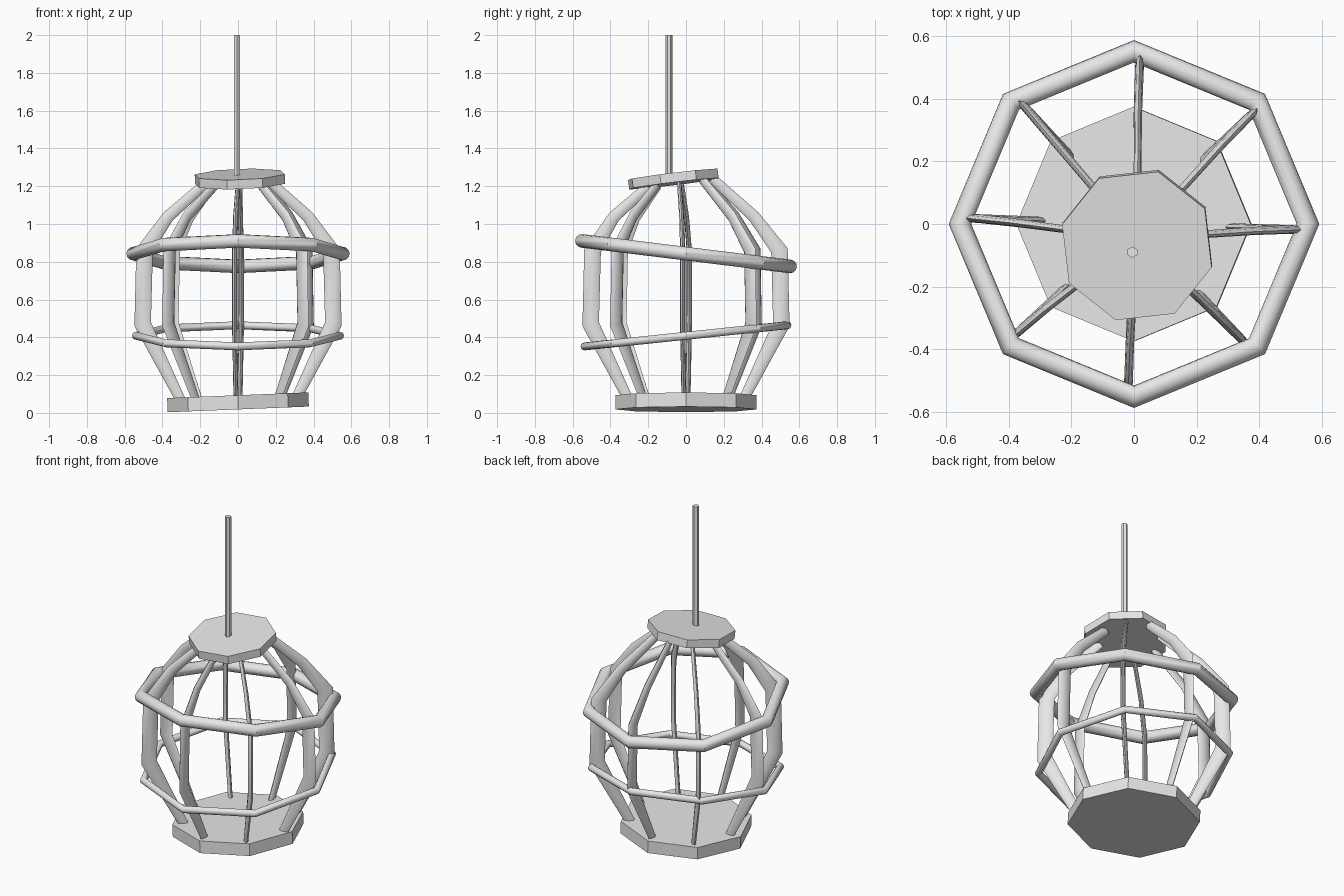
import bpy
import bmesh
from math import sin, cos, pi, radians
from mathutils import Vector

old = bpy.data.objects.get("Cube")
if old:
    bpy.data.objects.remove(old, do_unlink=True)

SIDES = 8

# Single material
grey = bpy.data.materials.new("plain grey")
grey.use_nodes = True
grey.diffuse_color = (0.8, 0.8, 0.8, 1)
grey.node_tree.nodes["Principled BSDF"].inputs["Base Color"].default_value = (0.8, 0.8, 0.8, 1)


def finish(obj, name, smooth_angle=None):
    obj.name = name
    obj.data.materials.clear()
    obj.data.materials.append(grey)
    if smooth_angle:
        bpy.ops.object.select_all(action='DESELECT')
        obj.select_set(True)
        bpy.context.view_layer.objects.active = obj
        bpy.ops.object.shade_smooth_by_angle(angle=radians(smooth_angle))
    return obj


def prism(name, radius, height, location, tilt=(0, 0, 0), sides=SIDES, spin=0, smooth=None):
    """Upright prism with its first corner at the angle spin from +y."""
    bpy.ops.mesh.primitive_cylinder_add(vertices=sides, radius=radius, depth=height,
                                        location=location, rotation=(tilt[0], tilt[1], spin))
    return finish(bpy.context.object, name, smooth)


def hoop(name, radius, tube, z, tilt):
    """Eight-cornered hoop of round tube, leaning about x."""
    bpy.ops.mesh.primitive_torus_add(major_segments=SIDES, minor_segments=12,
                                     major_radius=radius, minor_radius=tube,
                                     location=(0, 0, z), rotation=(tilt, 0, 0))
    return finish(bpy.context.object, name, 35)


def rib(name, angle):
    """Bent cage bar: flattened section, deep along the radius, thin across."""
    # radius, height, half depth, half thickness
    profile = [(0.30, 0.06, 0.026, 0.013), (0.505, 0.47, 0.045, 0.014),
               (0.495, 0.86, 0.045, 0.014), (0.37, 1.04, 0.032, 0.013),
               (0.17, 1.22, 0.026, 0.012)]
    outward = Vector((cos(angle), sin(angle), 0))
    across = Vector((-sin(angle), cos(angle), 0))
    centres = [outward * r + Vector((0, 0, z)) for r, z, _, _ in profile]
    # The upper end leans with the cap
    centres[-1] += Vector((0.005, -0.03, 0.12 * centres[-1].y))
    centres[-2].y -= 0.01
    bm = bmesh.new()
    loops = []
    for i, (c, (_, _, depth, thick)) in enumerate(zip(centres, profile)):
        along = (centres[min(i + 1, len(centres) - 1)] - centres[max(i - 1, 0)]).normalized()
        normal = across.cross(along).normalized()
        loops.append([bm.verts.new(c + normal * depth * cos(k * pi / 4)
                                   + across * thick * sin(k * pi / 4)) for k in range(SIDES)])
    for low, high in zip(loops, loops[1:]):
        for k in range(SIDES):
            n = (k + 1) % SIDES
            bm.faces.new((low[k], low[n], high[n], high[k]))
    bm.faces.new(loops[0])
    bm.faces.new(loops[-1])
    bmesh.ops.recalc_face_normals(bm, faces=bm.faces)
    mesh = bpy.data.meshes.new(name)
    bm.to_mesh(mesh)
    bm.free()
    obj = bpy.data.objects.new(name, mesh)
    bpy.context.collection.objects.link(obj)
    return finish(obj, name, 60)


# Base and cap plates
prism("base_plate", 0.374, 0.075, (0, 0, 0.056), tilt=(0, -0.04, 0))
prism("cap_plate", 0.248, 0.05, (0.01, -0.067, 1.238), tilt=(0.125, 0, 0), spin=radians(-16))

# Hanging rod
prism("hanging_rod", 0.018, 0.76, (-0.005, -0.09, 1.62), sides=6)

# Hoops around the cage
hoop("upper_hoop", 0.555, 0.036, 0.843, -0.122)
hoop("lower_hoop", 0.54, 0.021, 0.408, 0.104)

# Cage bars
for i in range(SIDES):
    rib("cage_bar_%d" % (i + 1), i * 2 * pi / SIDES - radians(2))
